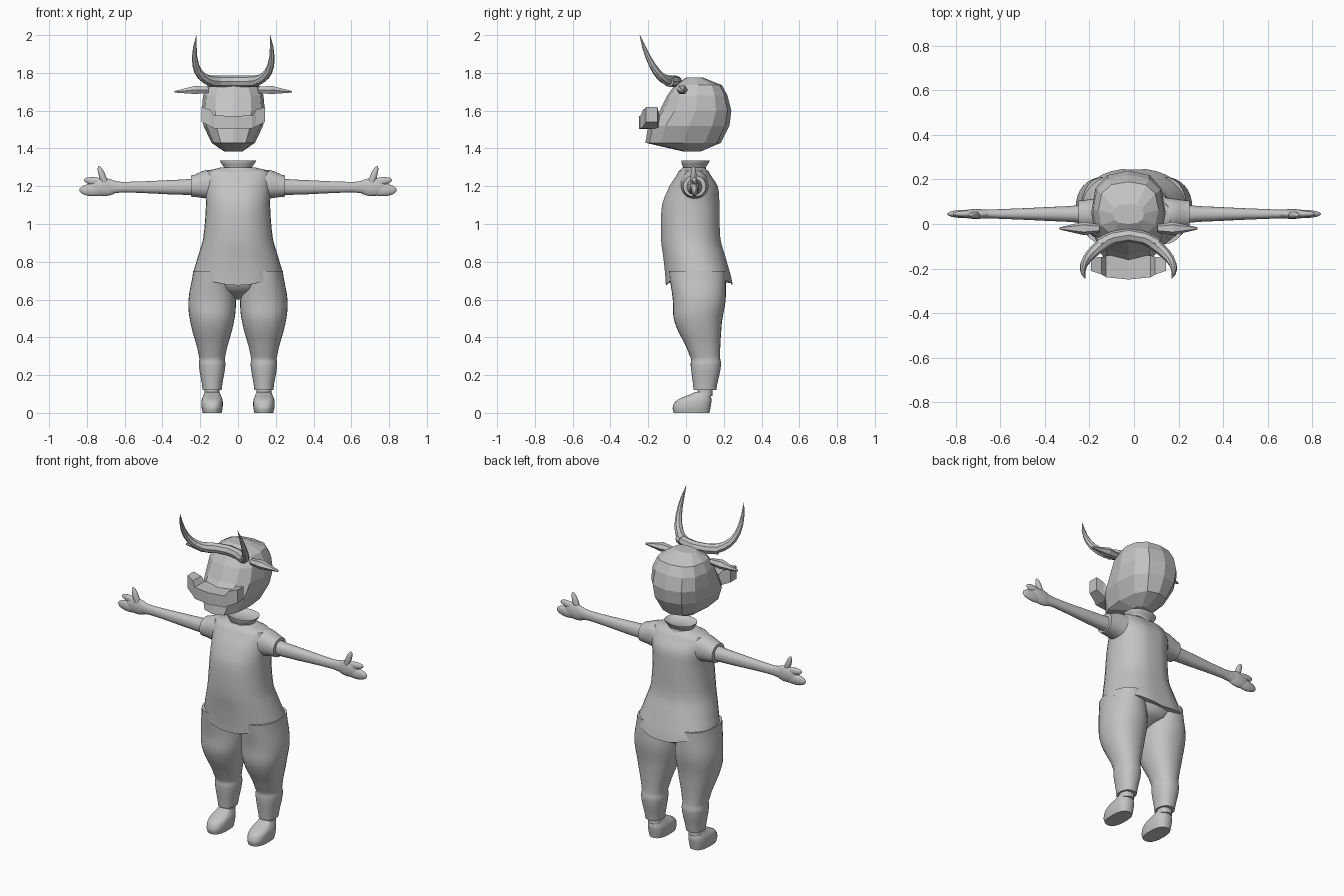
import bpy, bmesh
from math import sin, cos, pi, copysign, radians

default_cube = bpy.data.objects.get("Cube")
if default_cube:
    bpy.data.objects.remove(default_cube)

grey = bpy.data.materials.new("plain_grey")
grey.use_nodes = True
grey.diffuse_color = (.55, .55, .55, 1)
grey.node_tree.nodes["Principled BSDF"].inputs["Base Color"].default_value = grey.diffuse_color

HEAD_X = -.025


def select_only(obj):
    bpy.ops.object.select_all(action="DESELECT")
    obj.select_set(True)
    bpy.context.view_layer.objects.active = obj


def add_object(name, data):
    data.materials.append(grey)
    obj = bpy.data.objects.new(name, data)
    bpy.context.collection.objects.link(obj)
    select_only(obj)
    return obj


def refine(rings, steps=4):
    """Insert smoothly interpolated rings between the given ones."""
    last = len(rings) - 1
    result = []
    for i in range(last):
        before, start, end, after = rings[max(i - 1, 0)], rings[i], rings[i + 1], rings[min(i + 2, last)]
        for step in range(steps):
            t = step / steps
            ring = []
            for a, b, c, d in zip(before, start, end, after):
                leave, arrive = (c - a) / 2, (d - b) / 2
                bend = (1 - t) * (leave - c + b) - t * (arrive - c + b)
                ring.append(b + t * (c - b) + t * (1 - t) * bend)
            ring[0] = start[0] + t * (end[0] - start[0])
            result.append(ring)
    return result + [rings[last]]


def loft(name, rings, axis="z", side=1, centre=0, offset=0, sides=32, power=2.2, turn=0, smooth=True, shape=None):
    """Skin oval rings of (position, width radius, depth centre, depth radius).

    Along z the width is x and the depth is y; along x the width is y and the depth is z."""
    bm = bmesh.new()
    loops = []
    for position, width, middle, depth in (refine(rings) if smooth else rings):
        loop = []
        for k in range(sides):
            angle = 2 * pi * k / sides + turn
            across, along = (copysign(abs(v) ** (2 / power), v) for v in (cos(angle), sin(angle)))
            a, b = centre + across * width, middle + along * depth
            point = (a, b, position) if axis == "z" else (position, a, b)
            if shape:
                point = shape(*point, along)
            x, y, z = point
            loop.append(bm.verts.new((side * x + offset, y, z)))
        loops.append(loop)
    for lower, upper in zip(loops, loops[1:]):
        for k in range(sides):
            bm.faces.new((lower[k - 1], lower[k], upper[k], upper[k - 1]))
    bm.faces.new(loops[0])
    bm.faces.new(loops[-1])
    bmesh.ops.recalc_face_normals(bm, faces=bm.faces)
    mesh = bpy.data.meshes.new(name)
    bm.to_mesh(mesh)
    bm.free()
    add_object(name, mesh)
    if smooth:
        bpy.ops.object.shade_smooth_by_angle(angle=radians(40))


def ellipsoid(name, side, location, radii, tilt=0):
    x, y, z = location
    bpy.ops.mesh.primitive_uv_sphere_add(radius=1, location=(side * x, y, z),
                                         rotation=(0, side * tilt, 0), scale=radii)
    obj = bpy.context.object
    obj.name = name
    obj.data.materials.append(grey)
    bpy.ops.object.shade_smooth()


def tube(name, points):
    """Faceted tube through (x, y, z, radius) points."""
    curve = bpy.data.curves.new(name, "CURVE")
    curve.dimensions = "3D"
    curve.bevel_depth = 1
    curve.bevel_resolution = 2
    curve.use_fill_caps = True
    spline = curve.splines.new("POLY")
    spline.use_smooth = False
    spline.points.add(len(points) - 1)
    for knot, (x, y, z, radius) in zip(spline.points, points):
        knot.co = (x + HEAD_X, y, z, 1)
        knot.radius = radius
    add_object(name, curve)
    bpy.ops.object.convert(target="MESH")


# Shirt: the hem dips at centre front and back, and a seam runs down the middle
def hem_and_seam(x, y, z, along):
    z -= .035 * abs(along) ** 6 * max(0, 1 - (z - .71) / .1)
    if abs(x) < .003:
        y -= copysign(.006, along)
    return x, y, z


loft("shirt", [(.71, .243, .07, .18), (.8, .22, .05, .17), (.92, .185, .025, .16), (1.1, .17, .025, .155),
               (1.2, .175, .04, .13), (1.28, .17, .04, .08), (1.3, .09, .04, .06)], shape=hem_and_seam)

# Neck with a flared, hollow rim
loft("neck", [(1.28, .08, .05, .06), (1.3, .075, .045, .06), (1.335, .095, .05, .075), (1.32, .07, .05, .05)])

# Hips joining the legs
loft("hips", [(.6, .03, .07, .03), (.65, .14, .07, .12), (.74, .21, .06, .15)])

# Trousers, feet, arms, hands, ears and horns, in pairs
LEG_X = .137
ARM_Y = .045
for word, side in (("left", 1), ("right", -1)):
    loft(word + "_leg", [(.12, .05, .1, .06), (.25, .07, .105, .08), (.3, .07, .1, .08), (.48, .115, .065, .125),
                         (.6, .125, .07, .14), (.75, .1, .06, .15)], side=side, centre=LEG_X)
    loft(word + "_ankle", [(.09, .04, .1, .04), (.13, .04, .1, .04)], side=side, centre=LEG_X)
    loft(word + "_shoe", [(0, .05, .03, .095), (.03, .056, .03, .1), (.07, .055, .045, .09), (.11, .04, .085, .04)],
         side=side, centre=LEG_X, power=2.5)
    loft(word + "_sleeve", [(.1, .08, 1.2, .08), (.17, .07, 1.21, .075), (.25, .06, 1.2, .055)],
         "x", side, ARM_Y)
    loft(word + "_arm", [(.15, .045, 1.2, .045), (.3, .035, 1.195, .04), (.6, .022, 1.195, .028),
                         (.68, .02, 1.195, .035)], "x", side, ARM_Y)

    # Mitten hand with a raised thumb
    ellipsoid(word + "_palm", side, (.71, ARM_Y, 1.195), (.08, .022, .047))
    ellipsoid(word + "_fingers", side, (.765, ARM_Y, 1.18), (.075, .018, .033))
    ellipsoid(word + "_index_finger", side, (.755, ARM_Y, 1.225), (.06, .015, .022), -.15)
    ellipsoid(word + "_thumb", side, (.715, .04, 1.245), (.018, .016, .065), .35)

    loft(word + "_ear", [(.13, .018, 1.71, .018), (.2, .03, 1.71, .025), (.31, .005, 1.7, .005)],
         "x", side, -.02, HEAD_X, sides=6, smooth=False)

    # Horn sweeping outward, forward and up to a point
    path = [step / 8 for step in range(9)]
    tube(word + "_horn", [(side * (.09 + .115 * sin(2 * t)), -.07 - .175 * t, 1.755 + .245 * t ** 2.2,
                           .001 + .03 * (1 - t) ** .6) for t in path])

# Band across the forehead carrying the horns
tube("horn_band", [(x, -.05 - 2.5 * x * x, 1.755, .03) for x in (-.13, -.07, 0, .07, .13)])

# Faceted head with a protruding jaw
loft("head", [(1.385, .05, .03, .05), (1.43, .115, -.015, .2), (1.52, .158, .015, .215), (1.6, .167, .05, .19),
              (1.68, .16, .06, .16), (1.735, .135, .065, .125), (1.775, .07, .045, .045)],
     offset=HEAD_X, sides=12, power=2.5, smooth=False)


# Nose band, bowed around the face and raised at both ends
def bow(x, y, z, along):
    return x, y + x * x / 2, z


nose_half = [(0, .055, 1.537, .035), (.1, .05, 1.54, .035), (.12, .04, 1.56, .045), (.168, .03, 1.58, .04)]
nose_mirror = [(-x, *section) for x, *section in reversed(nose_half[1:])]
loft("nose_band", nose_mirror + nose_half, "x", centre=-.195, offset=HEAD_X, sides=4, power=60,
     turn=pi / 4, smooth=False, shape=bow)
